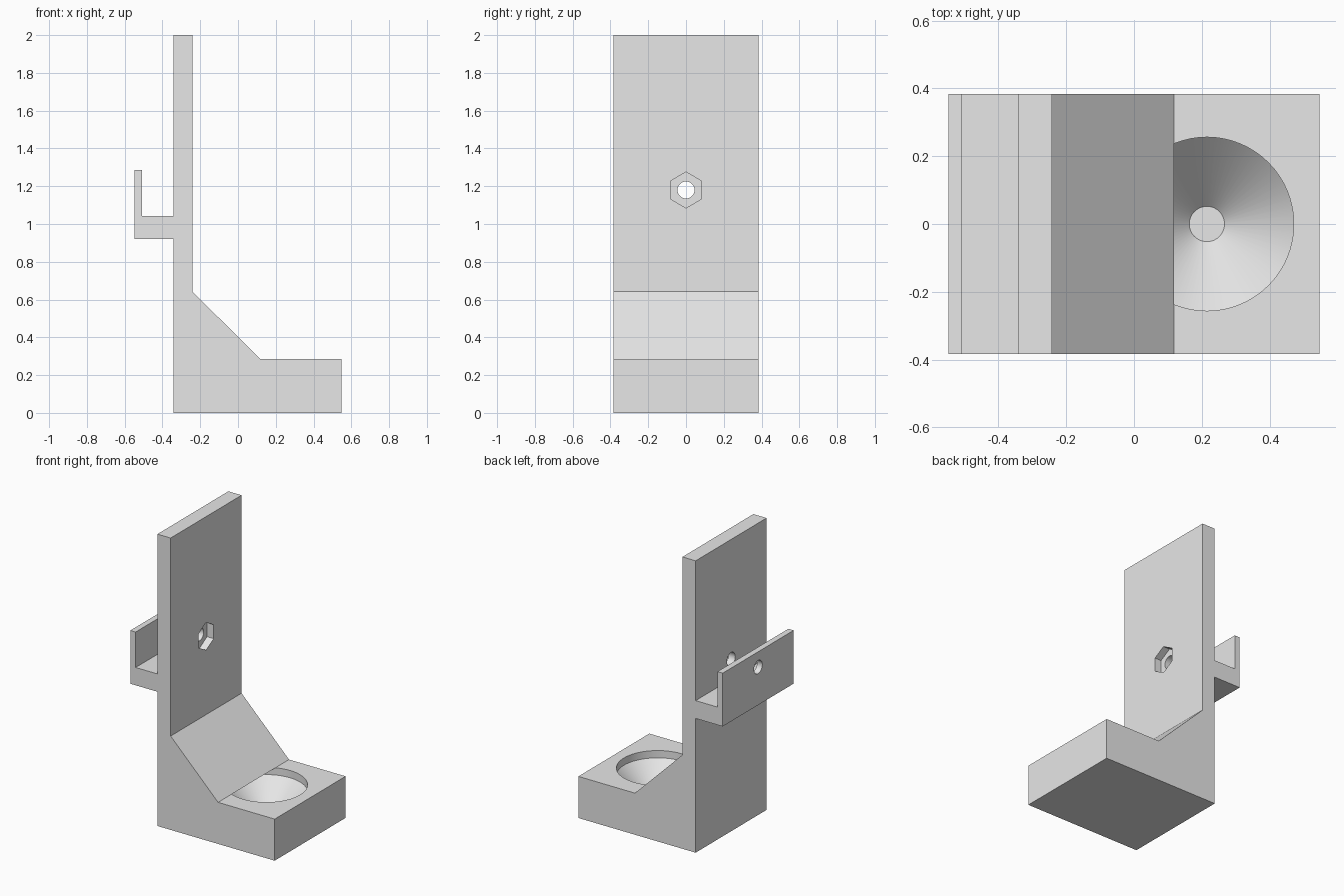
import bpy, bmesh, math
from mathutils import Matrix

if "Cube" in bpy.data.objects:
    bpy.data.objects.remove(bpy.data.objects["Cube"], do_unlink=True)

HALF = 0.384          # half of the width along y
BASE_TOP = 0.285
HOLE_Z = 1.18

grey = bpy.data.materials.new("plain grey")
grey.use_nodes = True
grey.diffuse_color = (0.8, 0.8, 0.8, 1)
grey.node_tree.nodes["Principled BSDF"].inputs["Base Color"].default_value = (0.8, 0.8, 0.8, 1)


def finish(name, bm):
    bmesh.ops.recalc_face_normals(bm, faces=bm.faces)
    mesh = bpy.data.meshes.new(name)
    bm.to_mesh(mesh)
    bm.free()
    mesh.materials.append(grey)
    obj = bpy.data.objects.new(name, mesh)
    bpy.context.collection.objects.link(obj)
    return obj


def extrude_profile(name, points):
    """Extrude an x-z outline across the full width."""
    bm = bmesh.new()
    face = bm.faces.new([bm.verts.new((x, -HALF, z)) for x, z in points])
    new = bmesh.ops.extrude_face_region(bm, geom=[face])["geom"]
    verts = [v for v in new if isinstance(v, bmesh.types.BMVert)]
    bmesh.ops.translate(bm, verts=verts, vec=(0, 2 * HALF, 0))
    return finish(name, bm)


def prism_along_x(name, sides, radius, x0, x1):
    """Prism on the bolt axis, with a corner pointing up."""
    bm = bmesh.new()
    place = Matrix.Translation(((x0 + x1) / 2, 0, HOLE_Z)) @ Matrix.Rotation(math.pi / 2, 4, "Y")
    bmesh.ops.create_cone(bm, cap_ends=True, segments=sides, radius1=radius,
                          radius2=radius, depth=x1 - x0, matrix=place)
    # make sure a corner sits at the top
    top = max(v.co.z for v in bm.verts) - HOLE_Z
    if top < radius * 0.99:
        bmesh.ops.rotate(bm, verts=bm.verts, cent=(0, 0, HOLE_Z),
                         matrix=Matrix.Rotation(math.pi / sides, 3, "X"))
    return finish(name, bm)


def lathe(name, centre_x, profile, sides=64):
    """Closed solid of revolution from (radius, z) pairs."""
    bm = bmesh.new()
    rings = [[bm.verts.new((centre_x + r * math.cos(i * math.tau / sides),
                            r * math.sin(i * math.tau / sides), z))
              for i in range(sides)] for r, z in profile]
    for low, high in zip(rings, rings[1:]):
        for i in range(sides):
            j = (i + 1) % sides
            bm.faces.new((low[i], low[j], high[j], high[i]))
    bm.faces.new(rings[0])
    bm.faces.new(rings[-1])
    return finish(name, bm)


def combine(target, tool, operation):
    mod = target.modifiers.new(tool.name, "BOOLEAN")
    mod.object = tool
    mod.operation = operation
    mod.solver = "EXACT"
    bpy.context.view_layer.objects.active = target
    bpy.ops.object.modifier_apply(modifier=mod.name)
    bpy.data.objects.remove(tool, do_unlink=True)


# Base block with a conical cup sunk into its top
stand = extrude_profile("stand", [(-0.342, 0), (0.547, 0), (0.547, BASE_TOP), (-0.342, BASE_TOP)])
cup = lathe("cup_cutter", 0.215,
            [(0.052, 0.03), (0.256, BASE_TOP - 0.05), (0.256, BASE_TOP + 0.1)])
combine(stand, cup, "DIFFERENCE")

# Back plate, sloped gusset and rear hook in one outline
upright = extrude_profile("upright", [
    (-0.342, BASE_TOP), (0.118, BASE_TOP), (-0.242, 0.643), (-0.242, 2), (-0.342, 2),
    (-0.342, 1.042), (-0.507, 1.042), (-0.507, 1.285), (-0.547, 1.285),
    (-0.547, 0.92), (-0.342, 0.92)])

# Bolt hole through plate and hook, with a hexagonal nut pocket
combine(upright, prism_along_x("bolt_cutter", 32, 0.045, -0.7, 0), "DIFFERENCE")
combine(upright, prism_along_x("nut_cutter", 6, 0.095, -0.292, -0.1), "DIFFERENCE")

# Join into a single solid
combine(stand, upright, "UNION")
stand.select_set(True)
bpy.context.view_layer.objects.active = stand
bpy.ops.object.shade_smooth_by_angle(angle=math.radians(25))
